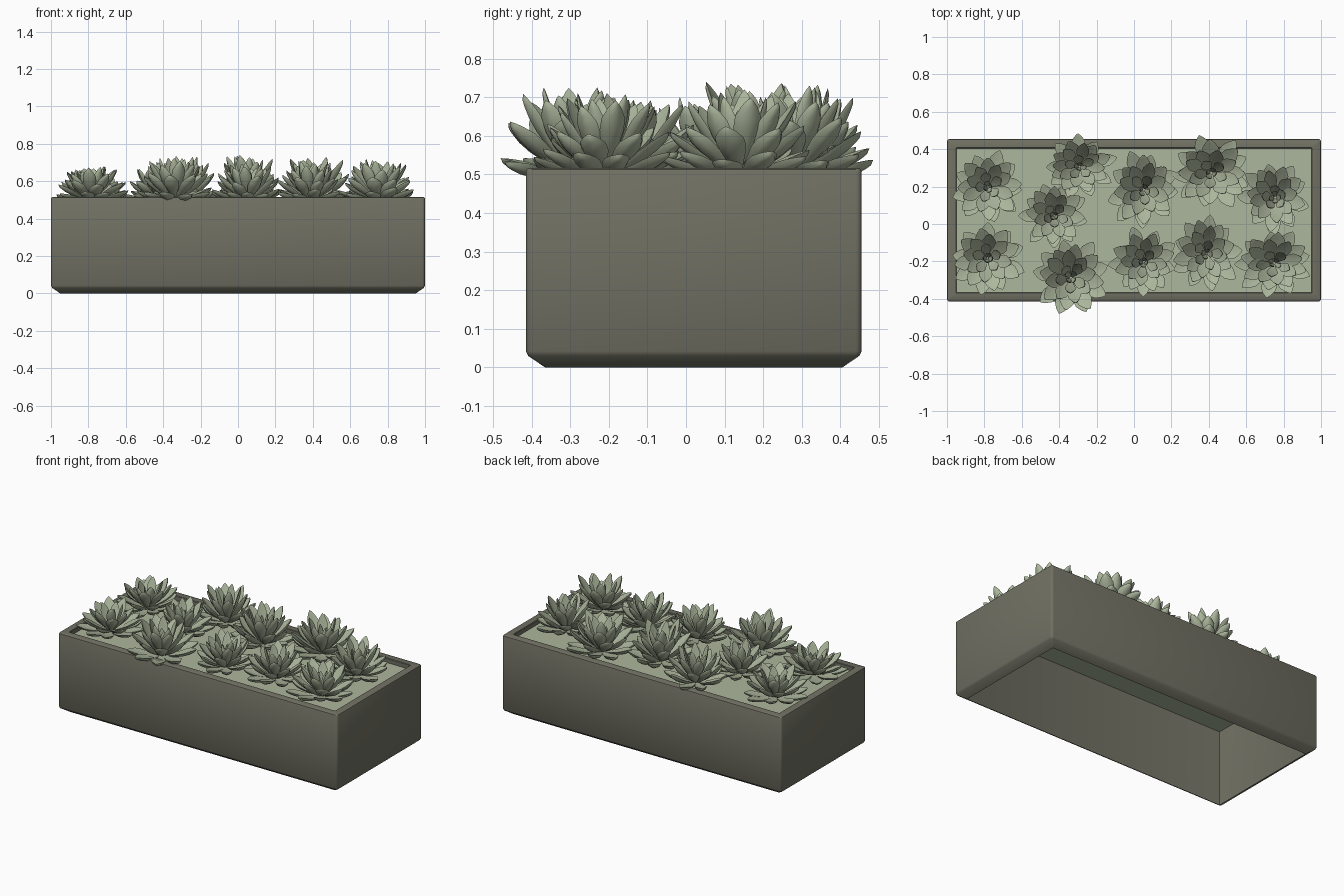
import bpy, bmesh, math, random
from mathutils import Vector

if "Cube" in bpy.data.objects:
    bpy.data.objects.remove(bpy.data.objects["Cube"])

random.seed(7)


def material(name, rgb):
    m = bpy.data.materials.new(name)
    m.diffuse_color = (*rgb, 1)
    m.use_nodes = True
    m.node_tree.nodes["Principled BSDF"].inputs["Base Color"].default_value = m.diffuse_color
    return m


POT = material("grey brown clay", (0.165, 0.165, 0.127))
GREEN = material("sage green", (0.413, 0.474, 0.337))


def finish(bm, name, mat, angle):
    bmesh.ops.recalc_face_normals(bm, faces=bm.faces)
    mesh = bpy.data.meshes.new(name)
    bm.to_mesh(mesh)
    bm.free()
    obj = bpy.data.objects.new(name, mesh)
    bpy.context.collection.objects.link(obj)
    mesh.materials.append(mat)
    bpy.context.view_layer.objects.active = obj
    obj.select_set(True)
    bpy.ops.object.shade_smooth_by_angle(angle=math.radians(angle))
    obj.select_set(False)
    return obj


def bridge(bm, a, b):
    n = len(a)
    for i in range(n):
        bm.faces.new((a[i], a[(i + 1) % n], b[(i + 1) % n], b[i]))


# planter box: rounded rectangles lofted up the outside and down the inside
CY, HX, HY = 0.02, 1.0, 0.435


def rect_ring(bm, inset, z, r):
    ring = []
    for k, (sx, sy) in enumerate(((1, 1), (-1, 1), (-1, -1), (1, -1))):
        for s in range(4):
            a = math.radians(90 * k + 30 * s)
            ring.append(bm.verts.new((sx * (HX - inset - r) + r * math.cos(a),
                                      CY + sy * (HY - inset - r) + r * math.sin(a), z)))
    return ring


bm = bmesh.new()
profile = [(0.05, 0.0, 0.004), (0.006, 0.03, 0.012), (0.0, 0.042, 0.015), (0.0, 0.508, 0.015),
           (0.002, 0.513, 0.014), (0.007, 0.516, 0.01), (0.047, 0.516, 0.004),
           (0.05, 0.513, 0.003), (0.051, 0.012, 0.003)]
rings = [rect_ring(bm, *p) for p in profile]
for i in range(len(rings)):
    bridge(bm, rings[i], rings[(i + 1) % len(rings)])
finish(bm, "planter_box", POT, 35)

# soil sheet, open to the hollow underside
bm = bmesh.new()
bm.faces.new(rect_ring(bm, 0.05, 0.487, 0.003))
finish(bm, "soil_cover", GREEN, 30)


# one fleshy leaf: elliptical sections along an upward bending spine
SECTIONS = [(0.0, 0.32), (0.18, 0.45), (0.4, 0.78), (0.58, 1.0), (0.74, 0.97), (0.88, 0.6), (0.95, 0.3)]


def add_leaf(bm, azim, elev, length, half, start, z0):
    out = Vector((math.cos(azim), math.sin(azim), 0))
    side = Vector((-math.sin(azim), math.cos(azim), 0))
    up = Vector((0, 0, 1))
    pos = out * start + up * z0
    prev, last = None, 0.0
    for t, w in SECTIONS + [(1.0, 0)]:
        e = elev + math.radians(22) * (t - 0.4)
        d = out * math.cos(e) + up * math.sin(e)
        nrm = up * math.cos(e) - out * math.sin(e)
        pos = pos + d * (t - last) * length
        last = t
        if w == 0:
            tip = bm.verts.new(pos)
            for i in range(8):
                bm.faces.new((prev[i], prev[(i + 1) % 8], tip))
            break
        ring = []
        for i in range(8):
            a = math.tau * i / 8
            c, s = math.cos(a), math.sin(a)
            thick = half * (0.10 if s > 0 else 0.36) * (0.4 + 0.6 * w)
            # edges curl up a little to make a spoon
            ring.append(bm.verts.new(pos + side * c * half * w
                                     + nrm * (s * thick + 0.22 * half * w * c * c)))
        if prev:
            bridge(bm, prev, ring)
        else:
            bm.faces.new(ring)
        prev = ring


# leaf whorls: count, elevation, length, half width, start radius, height
WHORLS = [(9, 8, 0.185, 0.037, 0.015, 0.008), (8, 25, 0.185, 0.038, 0.012, 0.014),
          (8, 45, 0.185, 0.034, 0.010, 0.018), (5, 62, 0.165, 0.027, 0.008, 0.02),
          (4, 76, 0.115, 0.016, 0.006, 0.02)]

# rosettes fitted to: x min, x max, y min, y max, top
PLANTS = [(-0.97, -0.60, 0.01, 0.395, 0.68), (-0.97, -0.585, -0.38, 0.01, 0.68),
          (-0.62, -0.25, -0.13, 0.22, 0.70), (-0.47, -0.09, 0.14, 0.485, 0.735),
          (-0.54, -0.14, -0.48, -0.085, 0.725), (-0.14, 0.235, -0.025, 0.39, 0.74),
          (-0.14, 0.22, -0.39, -0.015, 0.70), (0.21, 0.61, 0.09, 0.475, 0.73),
          (0.21, 0.58, -0.36, 0.05, 0.71), (0.55, 0.935, -0.07, 0.32, 0.72),
          (0.535, 0.94, -0.395, -0.04, 0.71)]

for k, (x0, x1, y0, y1, top) in enumerate(PLANTS):
    bm = bmesh.new()
    turn = random.uniform(0, math.tau)
    for j, (n, elev, length, half, start, z0) in enumerate(WHORLS):
        for i in range(n):
            az = turn + j * 0.37 + math.tau * i / n + random.uniform(-0.1, 0.1)
            add_leaf(bm, az, math.radians(elev + random.uniform(-5, 5)),
                     length * random.uniform(0.9, 1.06), half, start, z0)
    lo = [min(v.co[a] for v in bm.verts) for a in range(3)]
    hi = [max(v.co[a] for v in bm.verts) for a in range(3)]
    box = ((x0, x1), (y0, y1), (0.49, top))
    for v in bm.verts:
        for a in range(3):
            f = (v.co[a] - lo[a]) / (hi[a] - lo[a])
            v.co[a] = box[a][0] + f * (box[a][1] - box[a][0])
    finish(bm, "succulent_%02d" % (k + 1), GREEN, 50)
